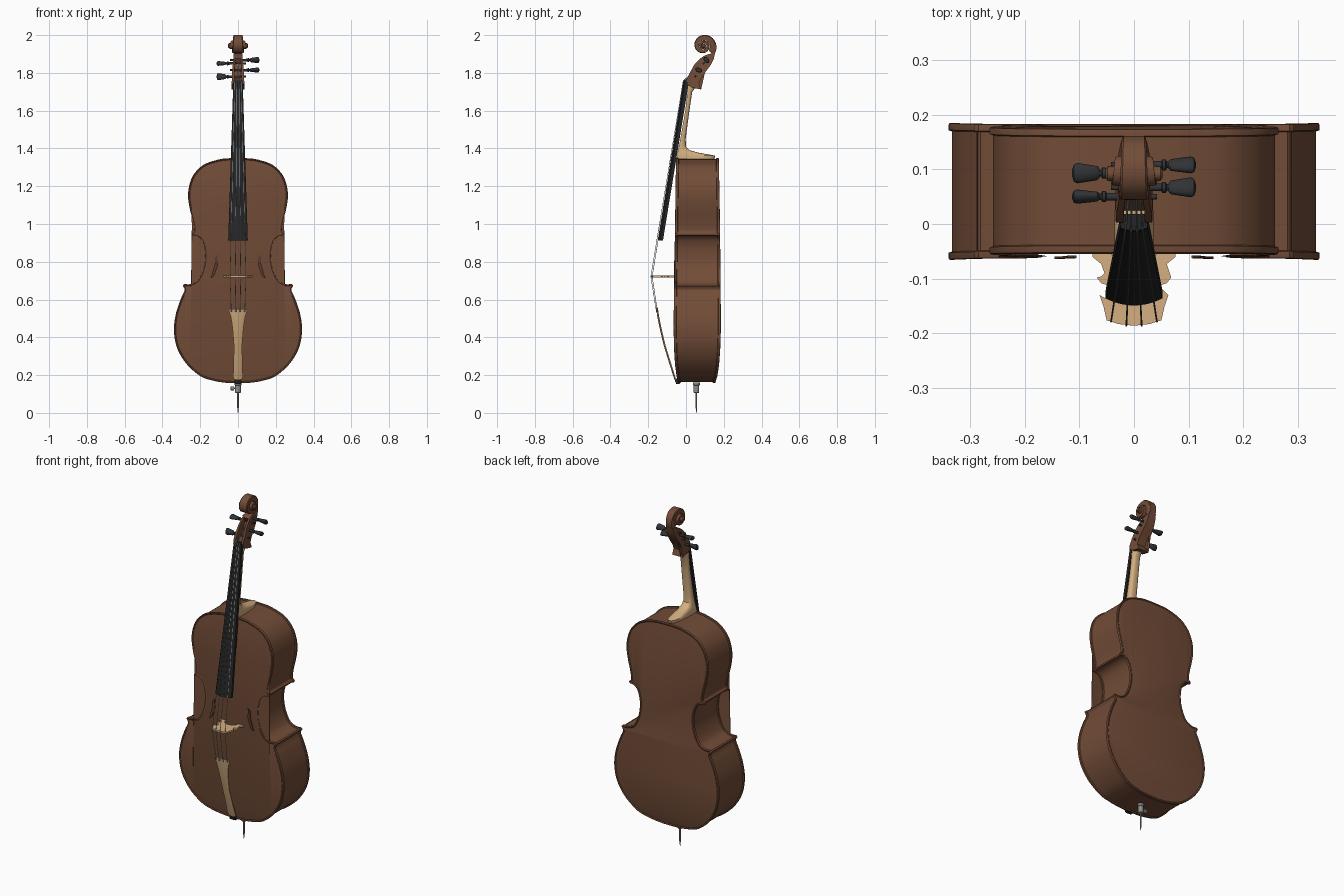
import bpy, bmesh, math
from mathutils import Vector, Matrix

if "Cube" in bpy.data.objects:
    bpy.data.objects.remove(bpy.data.objects["Cube"])

def material(name, rgb):
    m = bpy.data.materials.new(name)
    m.diffuse_color = (*rgb, 1)
    m.use_nodes = True
    m.node_tree.nodes["Principled BSDF"].inputs["Base Color"].default_value = m.diffuse_color
    return m

BROWN = material("varnished_brown", (.170, .073, .039))
DARK = material("hole_brown", (.10, .042, .022))
MAPLE = material("pale_maple", (.66, .43, .215))
BLACK = material("ebony_black", (.018, .018, .019))
PEG = material("peg_charcoal", (.030, .033, .036))
STEEL = material("steel_grey", (.27, .27, .27))
SILVER = material("string_silver", (.32, .34, .36))

def finish(name, bm, mat, angle=35):
    bmesh.ops.recalc_face_normals(bm, faces=bm.faces)
    me = bpy.data.meshes.new(name)
    bm.to_mesh(me)
    bm.free()
    me.materials.append(mat)
    ob = bpy.data.objects.new(name, me)
    bpy.context.collection.objects.link(ob)
    bpy.ops.object.select_all(action='DESELECT')
    ob.select_set(True)
    bpy.context.view_layer.objects.active = ob
    bpy.ops.object.shade_smooth_by_angle(angle=math.radians(angle))
    return ob

def loft(name, rings, mat, angle=35):
    """Closed rings of equal length joined by quads, both ends capped."""
    bm = bmesh.new()
    vs = [[bm.verts.new(p) for p in r] for r in rings]
    n = len(vs[0])
    for a, b in zip(vs, vs[1:]):
        for i in range(n):
            bm.faces.new((a[i], a[(i + 1) % n], b[(i + 1) % n], b[i]))
    caps = [bm.faces.new(vs[0]), bm.faces.new(vs[-1])]
    bmesh.ops.triangulate(bm, faces=[c for c in caps if len(c.verts) > 4])
    return finish(name, bm, mat, angle)

def lathe(name, prof, mat, loc, axis='Z', flat=1, spin=0, n=20):
    """Turned part: prof is (radius, height) pairs along the axis."""
    rot = {'Z': Matrix(), 'X': Matrix.Rotation(math.pi / 2, 4, 'Y'),
           '-X': Matrix.Rotation(-math.pi / 2, 4, 'Y')}[axis]
    m = Matrix.Translation(loc) @ rot @ Matrix.Rotation(spin, 4, 'Z')
    rings = [[m @ Vector((r * math.cos(t), r * flat * math.sin(t), h))
              for t in (2 * math.pi * i / n for i in range(n))] for r, h in prof]
    return loft(name, rings, mat)

def interp(table, z):
    for (z0, v0), (z1, v1) in zip(table, table[1:]):
        if z <= z1:
            t = max(0, (z - z0) / (z1 - z0))
            return v0 + (v1 - v0) * t
    return table[-1][1]

def spline(pts, k=6):
    P = [Vector(p) for p in pts]
    P = [P[0]] + P + [P[-1]]
    out = []
    for a, b, c, d in zip(P, P[1:], P[2:], P[3:]):
        for i in range(k):
            t = i / k
            out.append(.5 * (2*b + (c-a)*t + (2*a-5*b+4*c-d)*t*t + (3*b-a-3*c+d)*t**3))
    return out + [P[-1]]

# body outline: lower bout, waist, upper bout, mirrored
lower = [(0, .157), (.06, .159), (.13, .17), (.2, .195), (.275, .262), (.323, .345), (.339, .435),
         (.33, .52), (.305, .598), (.285, .642), (.283, .656), (.293, .674)]
waist = [(.284, .682), (.25, .682), (.215, .70), (.19, .745), (.176, .80), (.176, .86),
         (.19, .91), (.213, .933), (.243, .938)]
upper = [(.245, .95), (.234, .96), (.233, .98), (.24, 1.02), (.255, 1.08), (.264, 1.14), (.259, 1.20),
         (.234, 1.263), (.18, 1.315), (.1, 1.342), (.05, 1.348), (0, 1.349)]
half = spline(lower) + spline(waist) + spline(upper)
outline = half + [Vector((-p.x, p.y)) for p in reversed(half[1:-1])]
N = len(outline)
normals = []
for i in range(N):
    d = (outline[(i + 1) % N] - outline[i - 1]).normalized()
    normals.append(Vector((d.y, -d.x)))
FRONT = [(.155, -.042), (.19, -.05), (.25, -.058), (.33, -.063), (.45, -.066), (.7, -.063), (1, -.058), (1.35, -.053)]
BACK = [(.155, .155), (.19, .166), (.25, .175), (.33, .181), (.45, .185), (.7, .183), (1, .18), (1.35, .174)]

# body: ribs with two slightly overhanging, rimmed plates
def body_ring(off, table, dy):
    ring = []
    for p, n in zip(outline, normals):
        q = p - n * off
        ring.append((q.x, interp(table, p.y) + dy, q.y))
    return ring
steps = [(.014, .002), (.010, .003), (.005, 0), (.001, .001), (0, .004), (0, .013), (.006, .015)]
loft("body", [body_ring(o, FRONT, d) for o, d in steps] +
     [body_ring(o, BACK, -d) for o, d in reversed(steps)], BROWN, 40)

# sound holes: thin curved plates on the front
for side, s in (("left", -1), ("right", 1)):
    mid = spline([(.108, .835), (.116, .82), (.114, .79), (.124, .755), (.134, .725), (.142, .715)], 4)
    rings = []
    for i, p in enumerate(mid):
        w = .003 + .006 * math.sin(math.pi * i / (len(mid) - 1))
        y = interp(FRONT, p.y) + .003
        rings.append([(s * (p.x + a * w), y - b, p.y) for a, b in ((-1, 0), (1, 0), (1, .004), (-1, .004))])
    loft(side + "_sound_hole", rings, DARK)

# neck with heel: D-shaped sections (z, front, back, half width)
neck = [(1.345, -.05, .15, .036), (1.362, -.047, .155, .036), (1.377, -.045, .07, .034), (1.39, -.042, .02, .032),
        (1.41, -.038, .0, .030), (1.45, -.030, -.002, .028), (1.6, -.004, .018, .025),
        (1.70, .008, .033, .024), (1.722, .010, .05, .024), (1.735, .012, .065, .024)]
rings = []
for z, f, b, w in neck:
    r = []
    for i in range(17):
        c, s = math.cos(math.pi * i / 16), max(0, math.sin(math.pi * i / 16))
        r.append((math.copysign(abs(c) ** .7, c) * w, f + (b - f) * s ** .7, z))
    rings.append(r)
loft("neck", rings, MAPLE)

# arched strips: fingerboard and tailpiece
def arched(name, rows, thick, bulge, mat):
    rings = []
    for z, y, w in rows:
        xs = [-1 + i / 5 for i in range(11)]
        rings.append([(x * w, y + bulge * w * x * x, z) for x in xs] + [(w, y + thick, z), (-w, y + thick, z)])
    loft(name, rings, mat)
arched("fingerboard", [(.912, -.149, .052), (1.75, -.012, .025)], .027, .25, BLACK)
arched("nut", [(1.75, -.014, .025), (1.76, -.012, .025)], .03, .2, BLACK)
arched("tailpiece", [(.178, -.062, .022), (.19, -.066, .026), (.26, -.088, .023), (.36, -.119, .022), (.45, -.140, .029),
                     (.51, -.152, .038), (.535, -.156, .047), (.55, -.158, .048)], .010, .2, MAPLE)
arched("saddle", [(.153, -.052, .02), (.182, -.062, .016)], .02, .1, BLACK)

# peg box: two cheeks, a floor along the back, narrowing upwards
def pegbox_part(name, prof, x0, x1):
    def px(x, z):
        return x * interp([(1.72, .034), (1.8, .032), (1.9, .022)], z)
    loft(name, [[(px(x, z), y, z) for y, z in prof] for x in (x0, x1)], BROWN)
rear = [(.155, 1.91), (.147, 1.875), (.13, 1.84), (.10, 1.80), (.078, 1.77), (.068, 1.745), (.08, 1.712)]
fore = [(.03, 1.722), (.005, 1.74), (.003, 1.765), (.02, 1.80), (.045, 1.845), (.07, 1.872), (.10, 1.892)]
pegbox_part("left_peg_cheek", rear + fore, -1, -.6)
pegbox_part("right_peg_cheek", rear + fore, .6, 1)
pegbox_part("peg_box_floor", rear + [(.03, 1.722), (.025, 1.74), (.045, 1.775), (.07, 1.81),
                                     (.09, 1.85), (.075, 1.876), (.10, 1.892)], -.65, .65)

# scroll: spiral ribbon whose inner turns stand out further
cy, cz = .092, 1.944
rings = []
for i in range(91):
    t = -.75 + i * (4 * math.pi + .4) / 90
    r = .073 * math.exp(-.12 * (t + .5))
    w = .022 + .026 * (max(0, t) / (4 * math.pi)) ** 1.1
    c, s = math.cos(t), math.sin(t)
    rings.append([(x, cy + q * c, cz + q * s) for x, q in
                  ((-w, r * .5), (-w, r * .93), (-w * .85, r), (w * .85, r), (w, r * .93), (w, r * .5))])
loft("scroll", rings, BROWN)
lathe("scroll_eye", [(.008, -.052), (.013, -.048), (.013, .048), (.008, .052)], BROWN, (0, cy, cz), 'X')

# tuning pegs
for i, (y, z, axis, spin) in enumerate([(.05, 1.78, '-X', .3), (.067, 1.815, 'X', 1.2),
                                        (.093, 1.85, '-X', 1.4), (.108, 1.868, 'X', .7)]):
    lathe(f"peg_shaft_{i+1}", [(.005, -.042), (.006, 0), (.007, .05), (.010, .052), (.010, .058), (.006, .06), (.006, .068)],
          PEG, (0, y, z), axis)
    lathe(f"peg_head_{i+1}", [(.008, .063), (.013, .067), (.016, .085), (.019, .104), (.016, .110), (.006, .113)],
          PEG, (0, y, z), axis, .65, spin)

# bridge: two mirrored halves standing on the front plate
edge = [(0, -.186), (.028, -.183), (.05, -.176), (.056, -.15), (.063, -.13), (.05, -.137), (.042, -.125),
        (.046, -.113), (.06, -.108), (.068, -.098), (.06, -.096), (.054, -.09), (.06, -.073), (.076, -.06),
        (.076, -.055), (.04, -.055), (.038, -.07), (.02, -.088), (0, -.092)]
for side, s in (("left", -1), ("right", 1)):
    loft(side + "_bridge_half", [[(s * x, y, z) for x, y in edge] for z in (.717, .727)], MAPLE)

# strings: peg, nut, bridge, tailpiece
def rod(name, pts, r, mat):
    cu = bpy.data.curves.new(name, 'CURVE')
    cu.dimensions = '3D'
    cu.bevel_depth, cu.bevel_resolution, cu.use_fill_caps = r, 1, True
    sp = cu.splines.new('POLY')
    sp.points.add(len(pts) - 1)
    for p, q in zip(sp.points, pts):
        p.co = (*q, 1)
    cu.materials.append(mat)
    bpy.context.collection.objects.link(bpy.data.objects.new(name, cu))
for i, (py, pz) in enumerate([(.05, 1.78), (.093, 1.85), (.108, 1.868), (.067, 1.815)]):
    k = (i - 1.5) / 1.5
    rod(f"string_{i+1}", [(k * .01, py, pz), (k * .016, -.015 + .003 * k * k, 1.758),
                          (k * .042, -.187 + .008 * k * k, .722), (k * .036, -.158 + .006 * k * k, .54)],
        .0016, SILVER)
    # fine tuners on the tailpiece
    lathe(f"fine_tuner_{i+1}", [(.003, 0), (.004, .004), (.004, .02), (.002, .024)], STEEL,
          (k * .036, -.157 + .006 * k * k, .535), n=10)

# end pin with collar and thumb screw
lathe("endpin_collar", [(.018, .16), (.018, .148), (.015, .145), (.015, .108), (.012, .104)], STEEL, (0, .055, 0))
lathe("endpin_rod", [(.0045, .11), (.0045, .03), (.001, 0)], STEEL, (0, .055, 0), n=10)
lathe("thumb_screw", [(.004, .0), (.004, .020), (.011, .022), (.011, .036), (.008, .039)], STEEL, (0, .055, .13), '-X')
